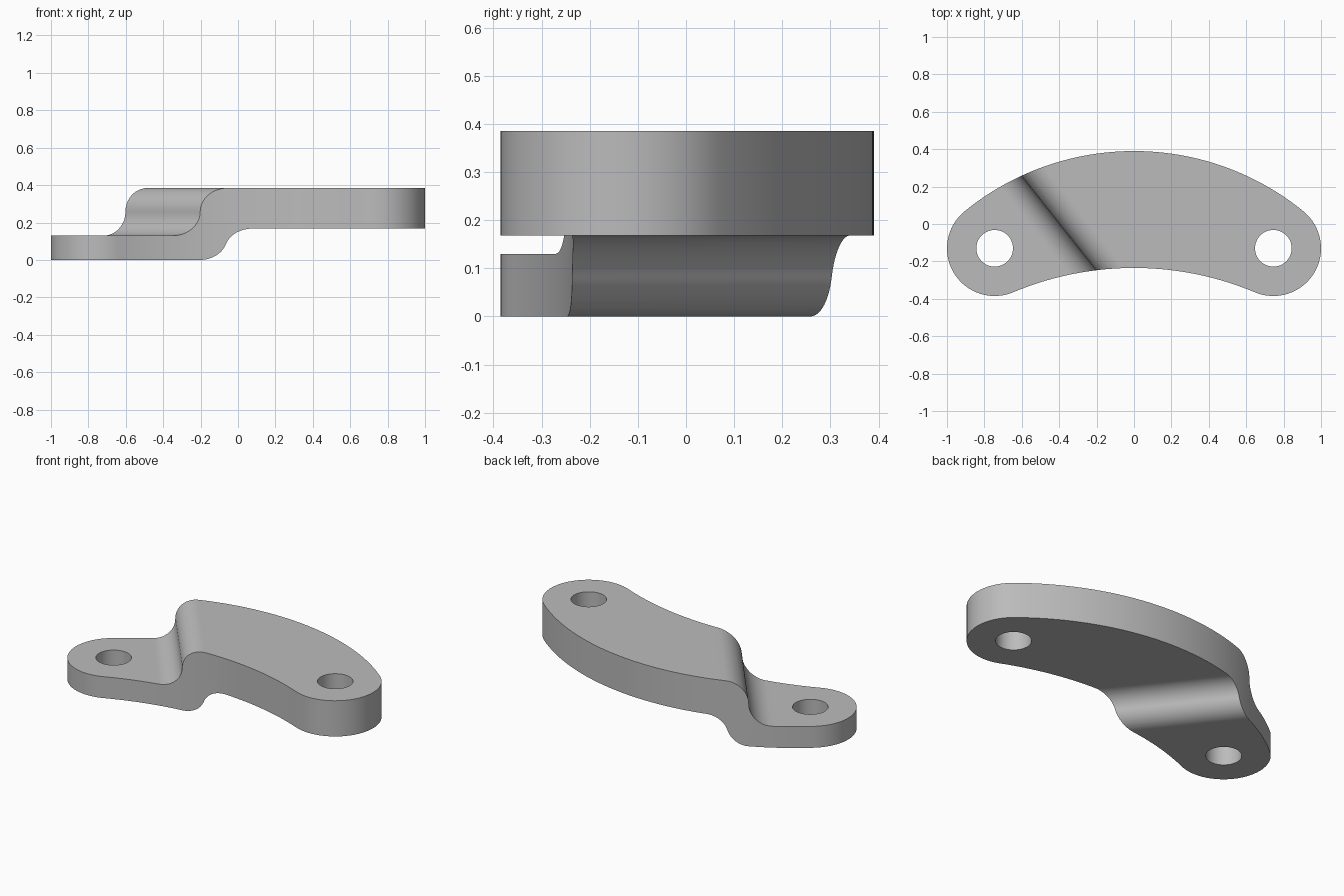
import bpy, bmesh
from math import sin, cos, atan2, asin, sqrt, pi, radians
from mathutils import Vector, Matrix

cube = bpy.data.objects.get("Cube")
if cube:
    bpy.data.objects.remove(cube, do_unlink=True)

EYE_X, EYE_Y, EYE_R, HOLE_R = 0.745, -0.13, 0.255, 0.098
OUT_R, OUT_Y = 1.435, -1.045      # outer edge arc, tangent to both eyes
IN_R, IN_Y = 1.67, -1.905         # inner edge arc, tangent to both eyes
LOW_TOP, HIGH_BOTTOM, HIGH_TOP = 0.13, 0.168, 0.385
STEP_S = -0.312                   # step position along its own normal

metal = bpy.data.materials.new("plain grey")
metal.use_nodes = True
grey = (0.5, 0.5, 0.5, 1)
metal.diffuse_color = grey
metal.node_tree.nodes["Principled BSDF"].inputs["Base Color"].default_value = grey


def arc(cx, cy, r, a0, a1, n):
    return [(cx + r * cos(a0 + (a1 - a0) * i / n),
             cy + r * sin(a0 + (a1 - a0) * i / n)) for i in range(n + 1)]


def prism(name, points, depth, matrix=Matrix()):
    """Extrude a closed profile along local z, centred, then place it."""
    bm = bmesh.new()
    face = bm.faces.new([bm.verts.new((x, y, -depth / 2)) for x, y in points])
    new = bmesh.ops.extrude_face_region(bm, geom=[face])["geom"]
    bmesh.ops.translate(bm, vec=(0, 0, depth),
                        verts=[v for v in new if isinstance(v, bmesh.types.BMVert)])
    bm.transform(matrix)
    bmesh.ops.recalc_face_normals(bm, faces=bm.faces)
    mesh = bpy.data.meshes.new(name)
    bm.to_mesh(mesh)
    bm.free()
    mesh.materials.append(metal)
    obj = bpy.data.objects.new(name, mesh)
    bpy.context.collection.objects.link(obj)
    return obj


def boolean(target, cutter, operation):
    mod = target.modifiers.new(operation.lower(), "BOOLEAN")
    mod.object, mod.operation, mod.solver = cutter, operation, "EXACT"
    bpy.context.view_layer.objects.active = target
    bpy.ops.object.modifier_apply(modifier=mod.name)
    bpy.data.objects.remove(cutter, do_unlink=True)


# Curved plan outline: outer arc, left eye, inner arc, right eye
out_a = atan2(EYE_Y - OUT_Y, EYE_X)
in_a = atan2(EYE_Y - IN_Y, EYE_X)
outline = (arc(0, OUT_Y, OUT_R, out_a, pi - out_a, 64)
           + arc(-EYE_X, EYE_Y, EYE_R, pi - out_a, 2 * pi - in_a, 32)[1:]
           + arc(0, IN_Y, IN_R, pi - in_a, in_a, 48)[1:]
           + arc(EYE_X, EYE_Y, EYE_R, in_a - pi, out_a, 32)[1:-1])

# Stepped side profile, with an S bend above and a softer one below
r = (HIGH_TOP - LOW_TOP) / 2
top = (arc(STEP_S - r, LOW_TOP + r, r, -pi / 2, 0, 16)
       + arc(STEP_S + r, LOW_TOP + r, r, pi, pi / 2, 16)[1:])
q, half = 0.12, HIGH_BOTTOM / 2
run = sqrt(2 * half * q - half * half)
bend = asin(run / q)
bottom = (arc(STEP_S, q, q, -pi / 2, -pi / 2 + bend, 16)
          + arc(STEP_S + 2 * run, HIGH_BOTTOM - q, q, pi / 2 + bend, pi / 2, 16)[1:])
profile = ([(-2, LOW_TOP)] + top + [(2, HIGH_TOP), (2, HIGH_BOTTOM)]
           + bottom[::-1] + [(-2, 0)])

# Lay the profile along the slanted direction of the step
along = Vector((0.784, 0.621, 0)).normalized()
up = Vector((0, 0, 1))
slant = Matrix((along, up, along.cross(up))).transposed().to_4x4()

bracket = prism("stepped_bracket", outline, 2)
boolean(bracket, prism("step_cutter", profile, 4, slant), "INTERSECT")

# Bolt holes through both eyes
for side in (-1, 1):
    hole = arc(side * EYE_X, EYE_Y, HOLE_R, 0, 2 * pi, 48)[:-1]
    boolean(bracket, prism("hole_cutter", hole, 3), "DIFFERENCE")

bpy.ops.object.select_all(action="DESELECT")
bracket.select_set(True)
bpy.context.view_layer.objects.active = bracket
bpy.ops.object.shade_smooth_by_angle(angle=radians(30))
